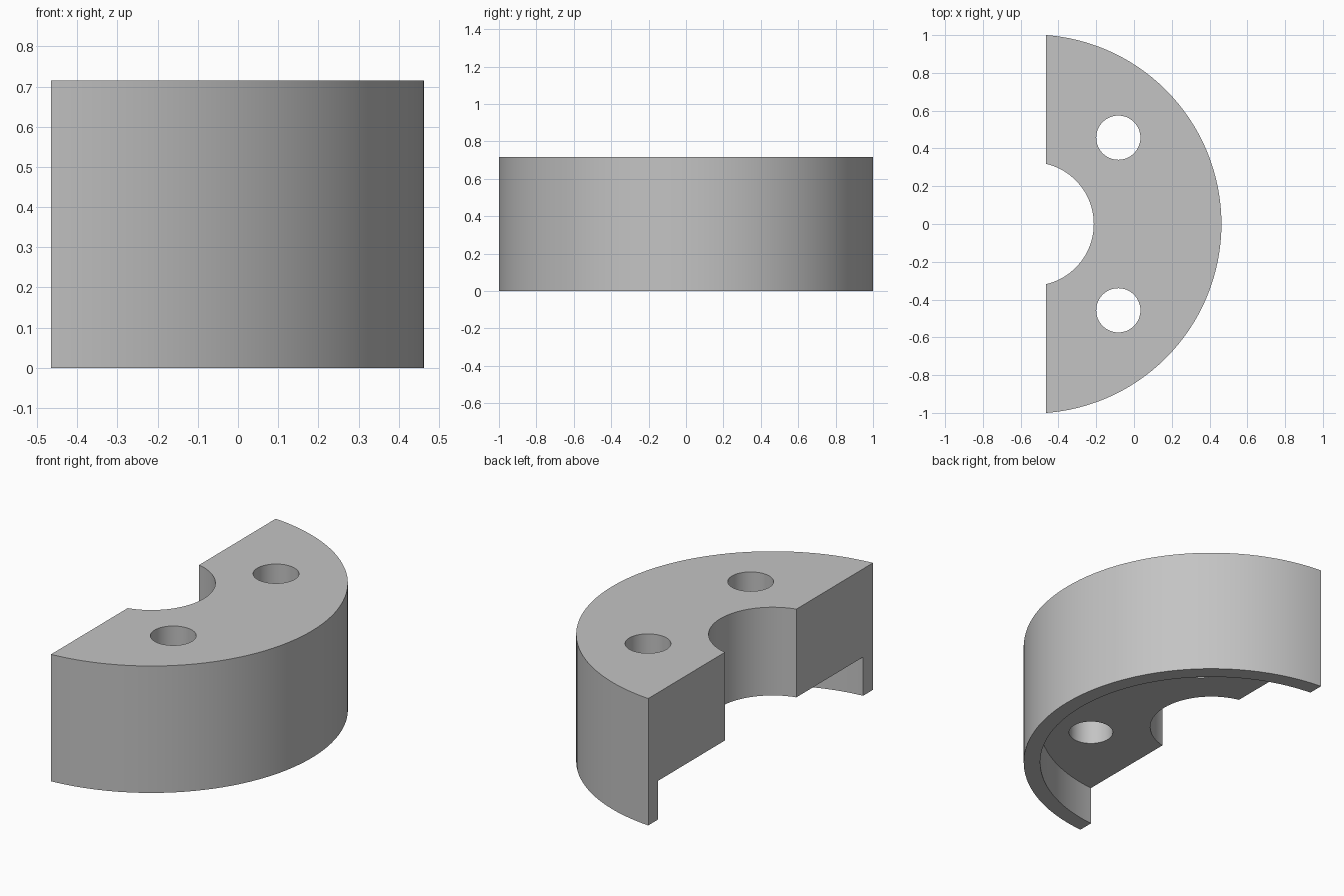
import bpy
import bmesh
from mathutils import Matrix

HEIGHT = 0.715
RECESS = 0.218       # depth of the pocket under the plate
AXIS_X = -0.54       # common axis of all the arcs
CUT_X = -0.465       # flat cut face
HOLE = 0.457         # bolt hole offset from the axis, in x and y

old = bpy.data.objects.get("Cube")
if old:
    bpy.data.objects.remove(old, do_unlink=True)

grey = bpy.data.materials.new("plain_grey")
grey.use_nodes = True
colour = (0.55, 0.55, 0.55, 1)
grey.diffuse_color = colour
grey.node_tree.nodes["Principled BSDF"].inputs["Base Color"].default_value = colour


def add_object(name, bm):
    mesh = bpy.data.meshes.new(name)
    bm.to_mesh(mesh)
    bm.free()
    mesh.materials.append(grey)
    obj = bpy.data.objects.new(name, mesh)
    bpy.context.collection.objects.link(obj)
    return obj


def cylinder(name, x, y, radius, bottom, top, sides):
    bm = bmesh.new()
    bmesh.ops.create_cone(bm, cap_ends=True, segments=sides,
                          radius1=radius, radius2=radius, depth=top - bottom,
                          matrix=Matrix.Translation((x, y, (bottom + top) / 2)))
    return add_object(name, bm)


# Round body
body = cylinder("half_collar", AXIS_X, 0, 1.003, 0, HEIGHT, 128)

# Cutters: underside pocket, shaft bore, two bolt holes, flat cut face
cutters = [
    cylinder("pocket_cutter", AXIS_X, 0, 0.915, -0.2, RECESS, 128),
    cylinder("bore_cutter", AXIS_X, 0, 0.327, -0.3, 1, 96),
]
for side, sign in (("left", 1), ("right", -1)):
    cutters.append(cylinder(side + "_hole_cutter", AXIS_X + HOLE, sign * HOLE,
                            0.117, -0.3, 1, 64))
bm = bmesh.new()
bmesh.ops.create_cube(bm, size=4, matrix=Matrix.Translation((CUT_X - 2, 0, 0)))
cutters.append(add_object("flat_face_cutter", bm))

bpy.ops.object.select_all(action="DESELECT")
bpy.context.view_layer.objects.active = body
body.select_set(True)
for cutter in cutters:
    cutter.hide_render = True
    mod = body.modifiers.new(cutter.name, "BOOLEAN")
    mod.operation = "DIFFERENCE"
    mod.solver = "EXACT"
    mod.object = cutter
    bpy.ops.object.modifier_apply(modifier=mod.name)
    bpy.data.objects.remove(cutter, do_unlink=True)

# Smooth round walls, crisp rims
bpy.ops.object.shade_smooth_by_angle(angle=0.5)
